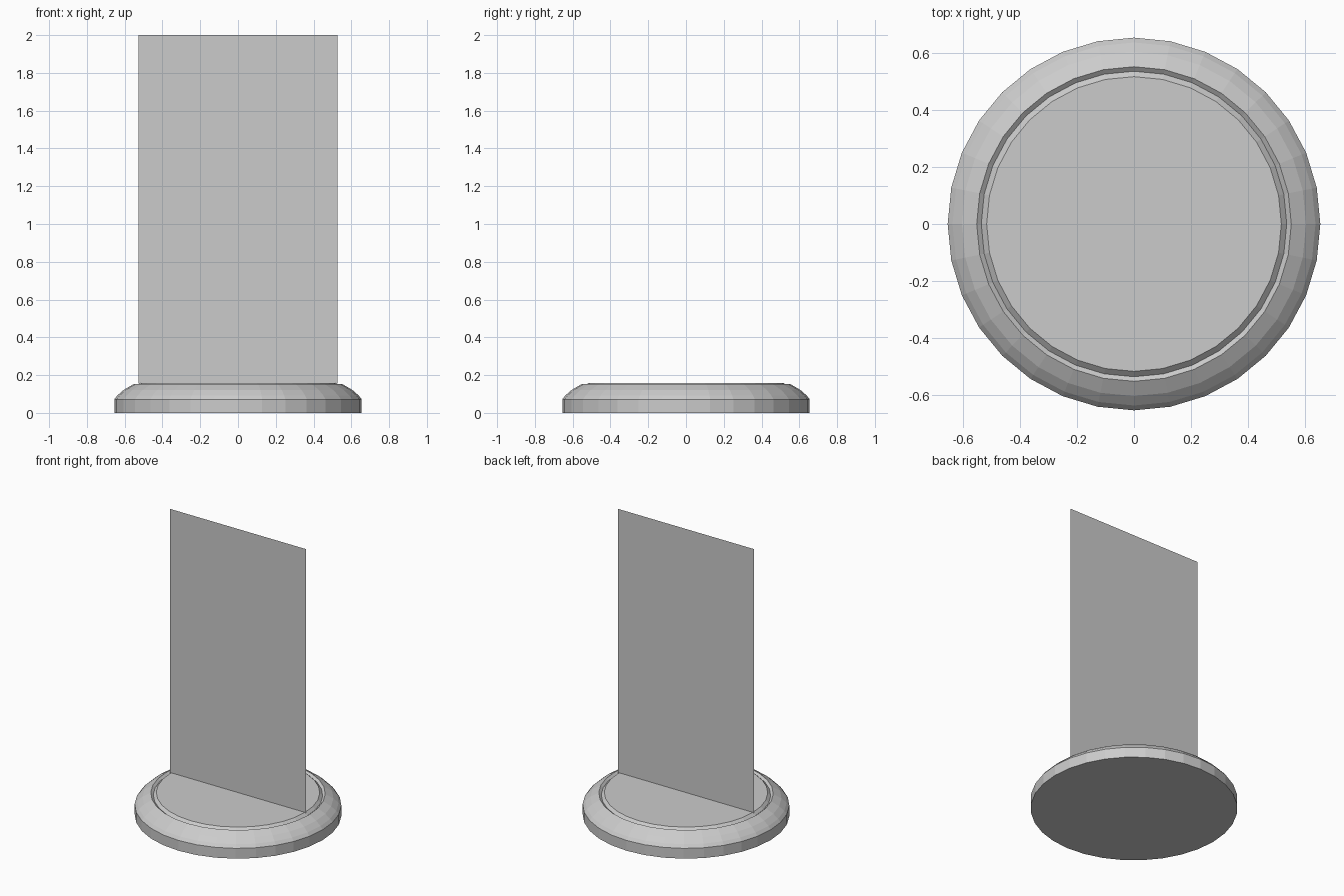
import bpy, bmesh, math

cube = bpy.data.objects.get("Cube")
if cube:
    bpy.data.objects.remove(cube)

SIDES = 32

grey = bpy.data.materials.new("plain_grey")
grey.use_nodes = True
colour = (0.6, 0.6, 0.6, 1)
grey.diffuse_color = colour
grey.node_tree.nodes["Principled BSDF"].inputs["Base Color"].default_value = colour


def finish(name, bm):
    mesh = bpy.data.meshes.new(name)
    bm.to_mesh(mesh)
    bm.free()
    mesh.materials.append(grey)
    obj = bpy.data.objects.new(name, mesh)
    bpy.context.collection.objects.link(obj)
    return obj


# Round base: upright rim, rounded shoulder, V groove, flat top
profile = [(0.655, 0), (0.655, 0.072), (0.638, 0.093), (0.605, 0.122),
           (0.553, 0.152), (0.537, 0.139), (0.518, 0.157)]
bm = bmesh.new()
rings = []
for r, z in profile:
    angles = [2 * math.pi * i / SIDES for i in range(SIDES)]
    rings.append([bm.verts.new((r * math.cos(a), r * math.sin(a), z)) for a in angles])
for low, high in zip(rings, rings[1:]):
    for i in range(SIDES):
        j = (i + 1) % SIDES
        bm.faces.new((low[i], low[j], high[j], high[i]))
bm.faces.new(rings[0][::-1])
bm.faces.new(rings[-1])
finish("round_base", bm)

# Upright sheet standing across the base
bm = bmesh.new()
corners = [(-0.527, 0.155), (0.527, 0.155), (0.527, 2), (-0.527, 2)]
bm.faces.new([bm.verts.new((x, 0, z)) for x, z in corners])
finish("upright_panel", bm)
